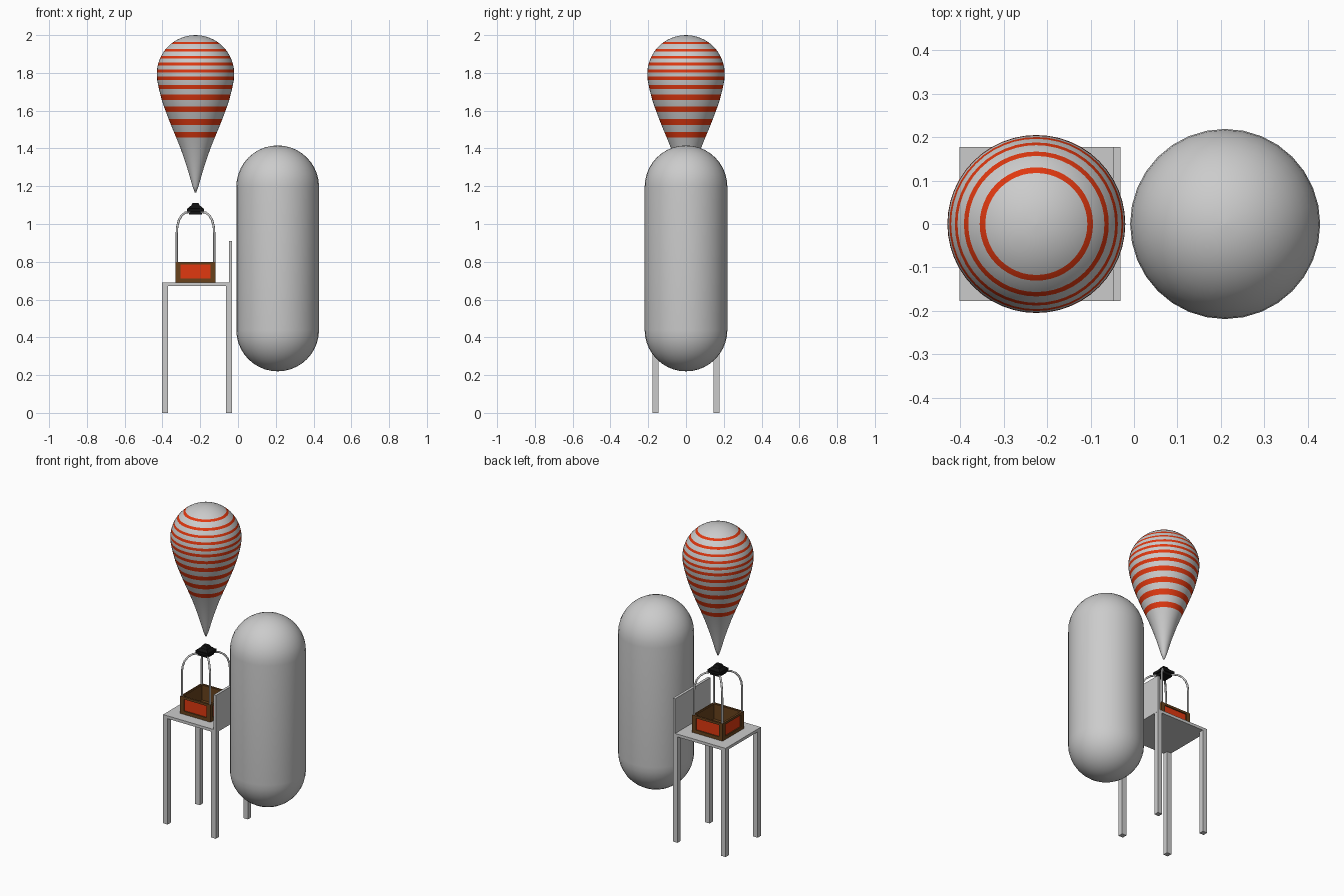
import bpy, bmesh, math
from mathutils import Vector

if "Cube" in bpy.data.objects:
    bpy.data.objects.remove(bpy.data.objects["Cube"])


def material(name, rgb):
    m = bpy.data.materials.new(name)
    m.diffuse_color = (*rgb, 1)
    m.use_nodes = True
    m.node_tree.nodes["Principled BSDF"].inputs["Base Color"].default_value = m.diffuse_color
    return m


GREY = material("light grey", (0.6, 0.6, 0.6))
ORANGE = material("orange red", (0.75, 0.04, 0.005))
BROWN = material("brown", (0.14, 0.055, 0.012))
BLACK = material("black", (0.006, 0.006, 0.006))

CX = -0.225  # shared axis of balloon and basket


def finish(name, bm, mats, smooth=False):
    bmesh.ops.recalc_face_normals(bm, faces=bm.faces)
    me = bpy.data.meshes.new(name)
    bm.to_mesh(me)
    bm.free()
    for m in mats:
        me.materials.append(m)
    for p in me.polygons:
        p.use_smooth = smooth
    ob = bpy.data.objects.new(name, me)
    bpy.context.collection.objects.link(ob)
    return ob


def add_box(bm, lo, hi):
    vs = bmesh.ops.create_cube(bm, size=1)["verts"]
    lo, hi = Vector(lo), Vector(hi)
    for v in vs:
        v.co = (lo + hi) / 2 + v.co * (hi - lo)
    return vs


def box(name, lo, hi, mat):
    bm = bmesh.new()
    add_box(bm, lo, hi)
    return finish(name, bm, [mat])


def lathe(name, profile, cx, segs, mats, rule=None):
    """Spin (radius, z) points round a vertical axis; the ends are closed."""
    bm = bmesh.new()
    rings = [[bm.verts.new((cx + r * math.cos(math.tau * i / segs),
                            r * math.sin(math.tau * i / segs), z))
              for i in range(segs)] for r, z in profile]
    for a, b in zip(rings, rings[1:]):
        for i in range(segs):
            j = (i + 1) % segs
            f = bm.faces.new((a[i], a[j], b[j], b[i]))
            if rule:
                f.material_index = rule(f.calc_center_median().z)
    bm.faces.new(rings[0][::-1])
    bm.faces.new(rings[-1])
    return finish(name, bm, mats, True)


# Balloon envelope: teardrop with stripes cut at fixed heights
STRIPES = [(1.457, 1.487), (1.525, 1.557), (1.593, 1.622), (1.657, 1.685),
           (1.714, 1.735), (1.762, 1.781), (1.801, 1.817), (1.838, 1.854),
           (1.877, 1.890), (1.914, 1.927), (1.953, 1.963)]
LOWER = [(0.004, 1.168), (0.016, 1.2), (0.03, 1.25), (0.045, 1.3), (0.058, 1.34),
         (0.079, 1.4), (0.102, 1.457), (0.120, 1.5), (0.140, 1.55), (0.159, 1.6),
         (0.177, 1.65), (0.195, 1.72), (0.2035, 1.765), (0.205, 1.795)]


def envelope_radius(z):
    if z >= 1.795:
        return math.sqrt(max(0.205 ** 2 - (z - 1.795) ** 2, 1e-6))
    for (r0, z0), (r1, z1) in zip(LOWER, LOWER[1:]):
        if z <= z1:
            return r0 + (r1 - r0) * (z - z0) / (z1 - z0)


heights = sorted({z for s in STRIPES for z in s}
                 | {z for _, z in LOWER if z < 1.45 or z == 1.795}
                 | {1.94, 1.975, 1.985, 1.993, 1.998, 2.0})
lathe("balloon_envelope", [(envelope_radius(z), z) for z in heights], CX, 48,
      [GREY, ORANGE], lambda z: int(any(a < z < b for a, b in STRIPES)))

# Capsule tank
R, N = 0.219, 10
arc = [math.pi / 2 * i / N for i in range(N)]
tank = [(R * math.cos(a), 0.439 - R * math.sin(a)) for a in arc]
tank = [(0.001, 0.22)] + tank[::-1]
lathe("capsule", tank + [(r, 1.636 - z) for r, z in tank[::-1]], 0.21, 32, [GREY])

# Chair
box("seat", (-0.402, -0.177, 0.672), (-0.031, 0.177, 0.69), GREY)
box("backrest", (-0.048, -0.177, 0.69), (-0.031, 0.177, 0.91), GREY)
for side, x in (("left", -0.402), ("right", -0.064)):
    for end, y in (("front", -0.177), ("back", 0.145)):
        box(f"{end}_{side}_leg", (x, y, 0), (x + 0.032, y + 0.032, 0.672), GREY)

# Basket core: hollow box with coloured outer panels
bm = bmesh.new()
add_box(bm, (CX - 0.1, -0.1, 0.69), (CX + 0.1, 0.1, 0.798))
for f in bm.faces:
    f.material_index = int(abs(f.normal.z) < 0.5)
top = max(bm.faces, key=lambda f: f.calc_center_median().z)
bmesh.ops.inset_region(bm, faces=[top], thickness=0.012)
old = top.verts[:]
walls = bmesh.ops.extrude_discrete_faces(bm, faces=[top])["faces"]
for v in walls[0].verts:
    v.co.z -= 0.095
for e in range(4):  # inner walls joining rim and floor
    n = walls[0].verts
    bm.faces.new((old[e], old[(e + 1) % 4], n[(e + 1) % 4], n[e])) \
        if not bm.faces.get((old[e], old[(e + 1) % 4], n[(e + 1) % 4], n[e])) else None
finish("basket", bm, [BROWN, ORANGE])

# Basket frame: corner posts and rails
bm = bmesh.new()
W = 0.107
for sx in (-1, 1):
    for sy in (-1, 1):
        for dx, dy in ((0.027, 0.008), (0.008, 0.027)):
            xs = sorted((CX + sx * W, CX + sx * (W - dx)))
            ys = sorted((sy * W, sy * (W - dy)))
            add_box(bm, (xs[0], ys[0], 0.69), (xs[1], ys[1], 0.8))
for z0, z1 in ((0.69, 0.711), (0.786, 0.8)):
    for s in (-1, 1):
        a, b = sorted((s * W, s * (W - 0.008)))
        add_box(bm, (CX - W, a, z0), (CX + W, b, z1))
        add_box(bm, (CX + a, -W, z0), (CX + b, W, z1))
finish("basket_frame", bm, [BROWN])

# Curved rods from the basket corners to the burner
PATH = [(0.099, 0.78), (0.099, 0.95), (0.097, 0.985), (0.088, 1.02),
        (0.074, 1.045), (0.055, 1.06), (0.02, 1.066)]
for sx in (-1, 1):
    for sy in (-1, 1):
        cu = bpy.data.curves.new("rod", "CURVE")
        cu.dimensions = "3D"
        cu.bevel_depth, cu.bevel_resolution, cu.use_fill_caps = 0.006, 2, True
        sp = cu.splines.new("POLY")
        sp.points.add(len(PATH) - 1)
        for p, (d, z) in zip(sp.points, PATH):
            p.co = (CX + sx * d, sy * d, z, 1)
        sp.use_smooth = True
        cu.materials.append(GREY)
        name = f"{'front' if sy < 0 else 'back'}_{'left' if sx < 0 else 'right'}_rod"
        bpy.context.collection.objects.link(bpy.data.objects.new(name, cu))

# Burner: stacked square tiers with tapered tops
bm = bmesh.new()
for z0, z1, w0, w1 in ((1.05, 1.066, 0.034, 0.034), (1.066, 1.082, 0.044, 0.044),
                       (1.082, 1.096, 0.04, 0.026), (1.096, 1.112, 0.024, 0.015)):
    for v in add_box(bm, (-1, -1, z0), (1, 1, z1)):
        w = w0 if abs(v.co.z - z0) < 1e-4 else w1
        v.co.x, v.co.y = CX + v.co.x * w, v.co.y * w
finish("burner", bm, [BLACK])
